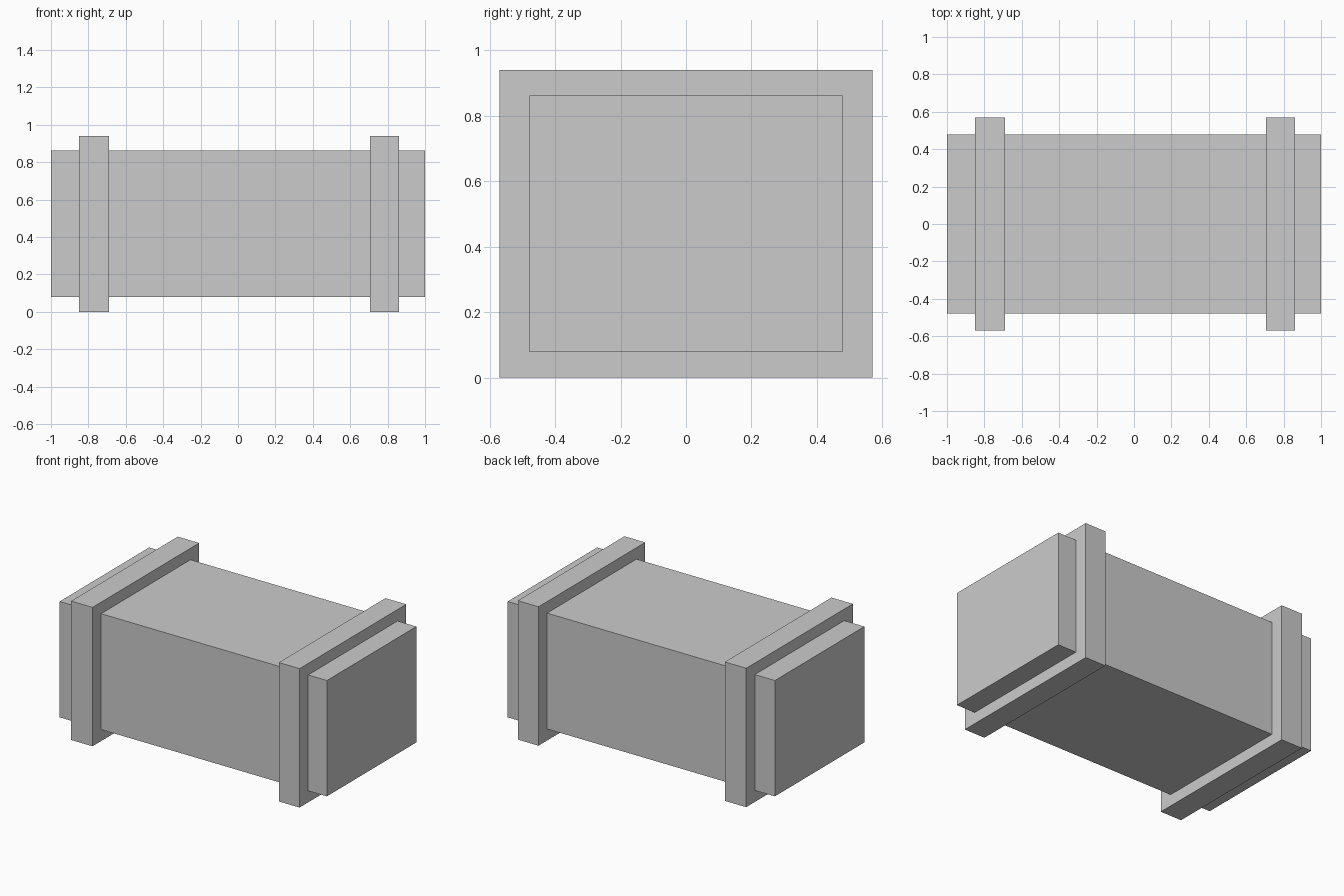
import bpy
import bmesh
import math
from mathutils import Vector

if "Cube" in bpy.data.objects:
    bpy.data.objects.remove(bpy.data.objects["Cube"], do_unlink=True)

stone = bpy.data.materials.new("grey_stone")
stone.use_nodes = True
GREY = (0.6, 0.6, 0.6, 1)
stone.diffuse_color = GREY
stone.node_tree.nodes["Principled BSDF"].inputs["Base Color"].default_value = GREY

MID = Vector((0, 0, 0.47))
BODY = Vector((1, 0.478, 0.392))      # half sizes
STRAP_Y, STRAP_Z = 0.57, 0.47         # strap half sizes


def finish(bm, name):
    bmesh.ops.recalc_face_normals(bm, faces=bm.faces)
    mesh = bpy.data.meshes.new(name)
    bm.to_mesh(mesh)
    bm.free()
    mesh.materials.append(stone)
    obj = bpy.data.objects.new(name, mesh)
    bpy.context.collection.objects.link(obj)
    return obj


def cut(bm, point, normal):
    """Keep the part behind the plane and close the cut."""
    geom = bm.verts[:] + bm.edges[:] + bm.faces[:]
    res = bmesh.ops.bisect_plane(bm, geom=geom, plane_co=point,
                                 plane_no=normal, clear_outer=True)
    edges = [e for e in res["geom_cut"] if isinstance(e, bmesh.types.BMEdge)]
    edges = [e for e in edges if e.is_boundary]
    if edges:
        bmesh.ops.holes_fill(bm, edges=edges, sides=0)


def body_piece(name, planes):
    bm = bmesh.new()
    bmesh.ops.create_cube(bm, size=2)
    for v in bm.verts:
        v.co = MID + v.co * BODY
    for point, normal in planes:
        cut(bm, point, normal)
    if bm.faces:
        finish(bm, name)
    else:
        bm.free()


def plane_through(a, b, c):
    """Plane with its normal pointing up."""
    a, b, c = Vector(a), Vector(b), Vector(c)
    n = (b - a).cross(c - a).normalized()
    return a, (n if n.z > 0 else -n)


def flip(plane):
    return plane[0], -plane[1]


# Cracked body: each piece is the region nearest to its seed
seeds = {
    "body_front_top": Vector((-0.286, -0.3, 0.908)),
    "body_front_bottom": Vector((-0.321, -0.082, 0.396)),
    "body_bottom": Vector((-0.151, 0.15, 0.228)),
    "body_back": Vector((-0.178, 0.41, 0.609)),
    "body_back_top": Vector((-0.34, 0.494, 0.809)),
}
# Extra cracks in the bottom piece, at the corner of the left end
slant = plane_through((1, -0.478, 0.485), (1, -0.26, 0.08), (0.62, -0.478, 0.465))
shelf = plane_through((1, -0.478, 0.31), (1, -0.4, 0.34), (0.45, -0.478, 0.3))

for name, seed in seeds.items():
    planes = [((seed + s) / 2, s - seed) for s in seeds.values() if s is not seed]
    if name == "body_bottom":
        body_piece(name, planes + [flip(slant)])
        body_piece("body_corner_upper", planes + [slant, flip(shelf)])
        body_piece("body_corner_lower", planes + [slant, shelf])
    else:
        body_piece(name, planes)


def angle(p):
    return math.atan2(p[1] - MID.z, p[0]) % math.tau


def corners(hy, hz):
    return [(sy * hy, MID.z + sz * hz)
            for sy, sz in ((1, 1), (-1, 1), (-1, -1), (1, -1))]


def path(start, end, points):
    """Points of a rectangle from start to end, anticlockwise."""
    span = (angle(end) - angle(start)) % math.tau
    mids = [p for p in points if 0 < (angle(p) - angle(start)) % math.tau < span]
    mids.sort(key=lambda p: (angle(p) - angle(start)) % math.tau)
    return [start] + mids + [end]


def strap(name, x0, x1, cracks):
    """Square ring broken into pieces; a crack is an outer and inner (y, z)."""
    cracks = sorted(cracks, key=lambda c: angle(c[0]))
    for i, (out0, in0) in enumerate(cracks):
        out1, in1 = cracks[(i + 1) % len(cracks)]
        outline = path(out0, out1, corners(STRAP_Y, STRAP_Z))
        outline += reversed(path(in0, in1, corners(BODY.y, BODY.z)))
        bm = bmesh.new()
        face = bm.faces.new([bm.verts.new((x0, y, z)) for y, z in outline])
        res = bmesh.ops.extrude_face_region(bm, geom=[face])
        moved = [v for v in res["geom"] if isinstance(v, bmesh.types.BMVert)]
        bmesh.ops.translate(bm, verts=moved, vec=(x1 - x0, 0, 0))
        # The starting face closes the near side
        if not face.is_valid or any(e.is_boundary for e in bm.edges):
            bmesh.ops.holes_fill(bm, edges=bm.edges[:], sides=0)
        finish(bm, f"{name}_piece_{i + 1}")


TOP, BASE = (MID.z + s * STRAP_Z for s in (1, -1))
IN_TOP, IN_BASE = (MID.z + s * BODY.z for s in (1, -1))

# Cracked straps around both ends
strap("left_strap", 0.705, 0.86, [
    ((-0.51, TOP), (-0.44, IN_TOP)),
    ((0.53, TOP), (0.44, IN_TOP)),
    ((STRAP_Y, 0.475), (BODY.y, 0.48)),
    ((-0.07, BASE), (-0.075, IN_BASE)),
])
strap("right_strap", -0.85, -0.69, [
    ((-0.07, TOP), (-0.06, IN_TOP)),
    ((0.485, TOP), (0.44, IN_TOP)),
    ((STRAP_Y, 0.65), (BODY.y, 0.63)),
    ((0.03, BASE), (0.03, IN_BASE)),
    ((-STRAP_Y, 0.475), (-BODY.y, 0.49)),
])
